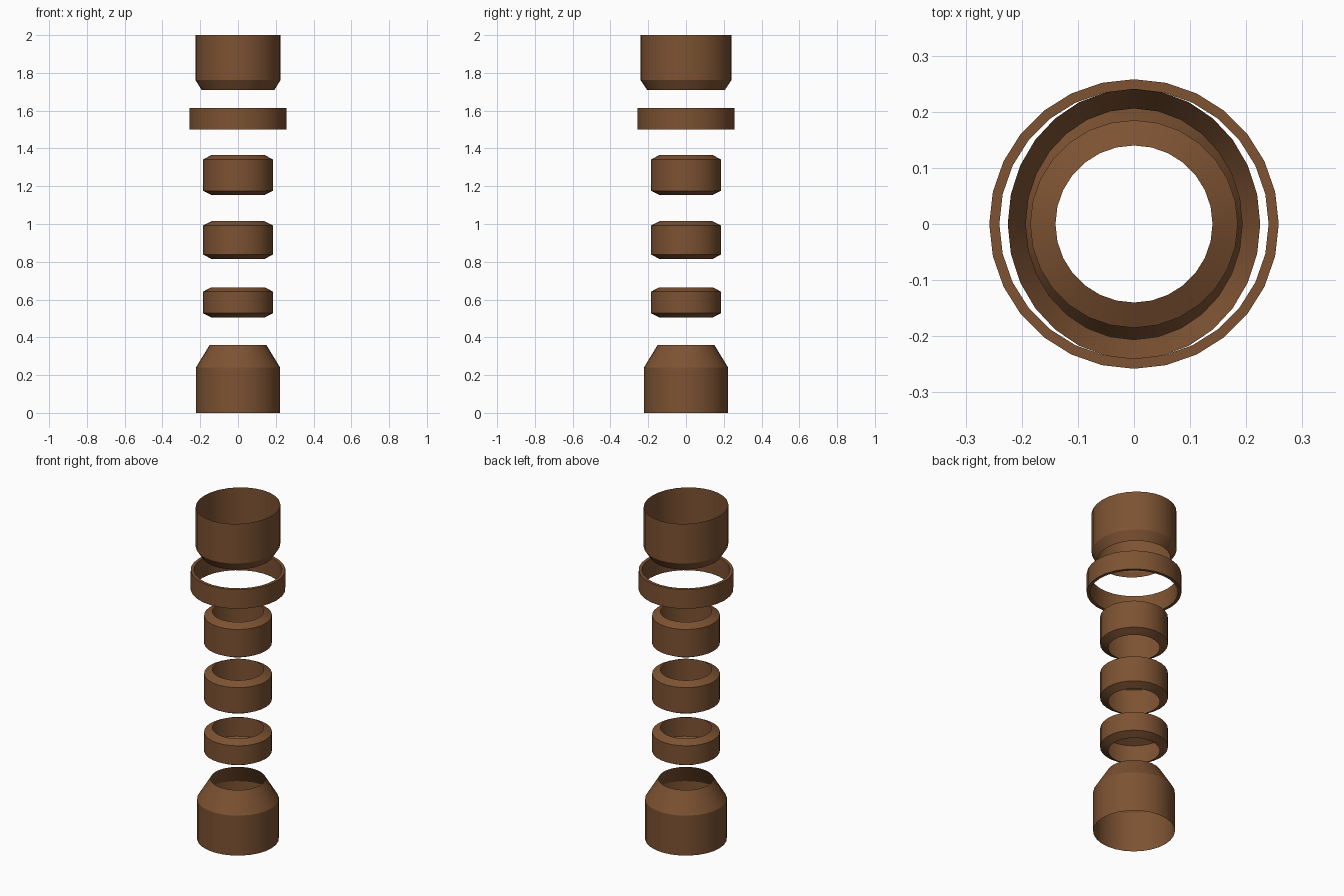
import bpy, bmesh, math

if "Cube" in bpy.data.objects:
    bpy.data.objects.remove(bpy.data.objects["Cube"])

SIDES = 28

brown = bpy.data.materials.new("warm brown")
brown.diffuse_color = (0.205, 0.085, 0.032, 1)
brown.use_nodes = True
brown.node_tree.nodes["Principled BSDF"].inputs["Base Color"].default_value = brown.diffuse_color


def lathe(name, profile, closed=False):
    """Revolve (x radius, y radius, z) rings into an open shell or a closed ring."""
    bm = bmesh.new()
    rings = []
    for rx, ry, z in profile:
        rings.append([bm.verts.new((rx * math.cos(a), ry * math.sin(a), z))
                      for a in (2 * math.pi * i / SIDES for i in range(SIDES))])
    pairs = list(zip(rings, rings[1:]))
    if closed:
        pairs.append((rings[-1], rings[0]))
    for lo, hi in pairs:
        for i in range(SIDES):
            j = (i + 1) % SIDES
            bm.faces.new((lo[i], lo[j], hi[j], hi[i]))
    mesh = bpy.data.meshes.new(name)
    bm.to_mesh(mesh)
    bm.free()
    mesh.materials.append(brown)
    ob = bpy.data.objects.new(name, mesh)
    bpy.context.collection.objects.link(ob)
    bpy.ops.object.select_all(action='DESELECT')
    ob.select_set(True)
    bpy.context.view_layer.objects.active = ob
    bpy.ops.object.shade_smooth_by_angle(angle=math.radians(25))
    return ob


# Base sleeve with a conical shoulder, open at both ends
lathe("base_sleeve", [(0.223, 0.223, 0), (0.223, 0.223, 0.24), (0.15, 0.15, 0.36)])

# Three thin chamfered bands
for name, z0, z1 in (("lower_band", 0.505, 0.665),
                     ("middle_band", 0.815, 1.015),
                     ("upper_band", 1.153, 1.365)):
    lathe(name, [(0.14, 0.14, z0), (0.185, 0.185, z0 + 0.023),
                 (0.185, 0.185, z1 - 0.023), (0.14, 0.14, z1)])

# Wide collar with real wall thickness
lathe("collar_ring", [(0.258, 0.258, 1.5), (0.258, 0.258, 1.615),
                      (0.24, 0.24, 1.615), (0.24, 0.24, 1.5)], closed=True)

# Slightly oval top sleeve, tapered at its lower edge
lathe("top_sleeve", [(0.193, 0.206, 1.71), (0.225, 0.241, 1.762), (0.225, 0.241, 2.0)])
